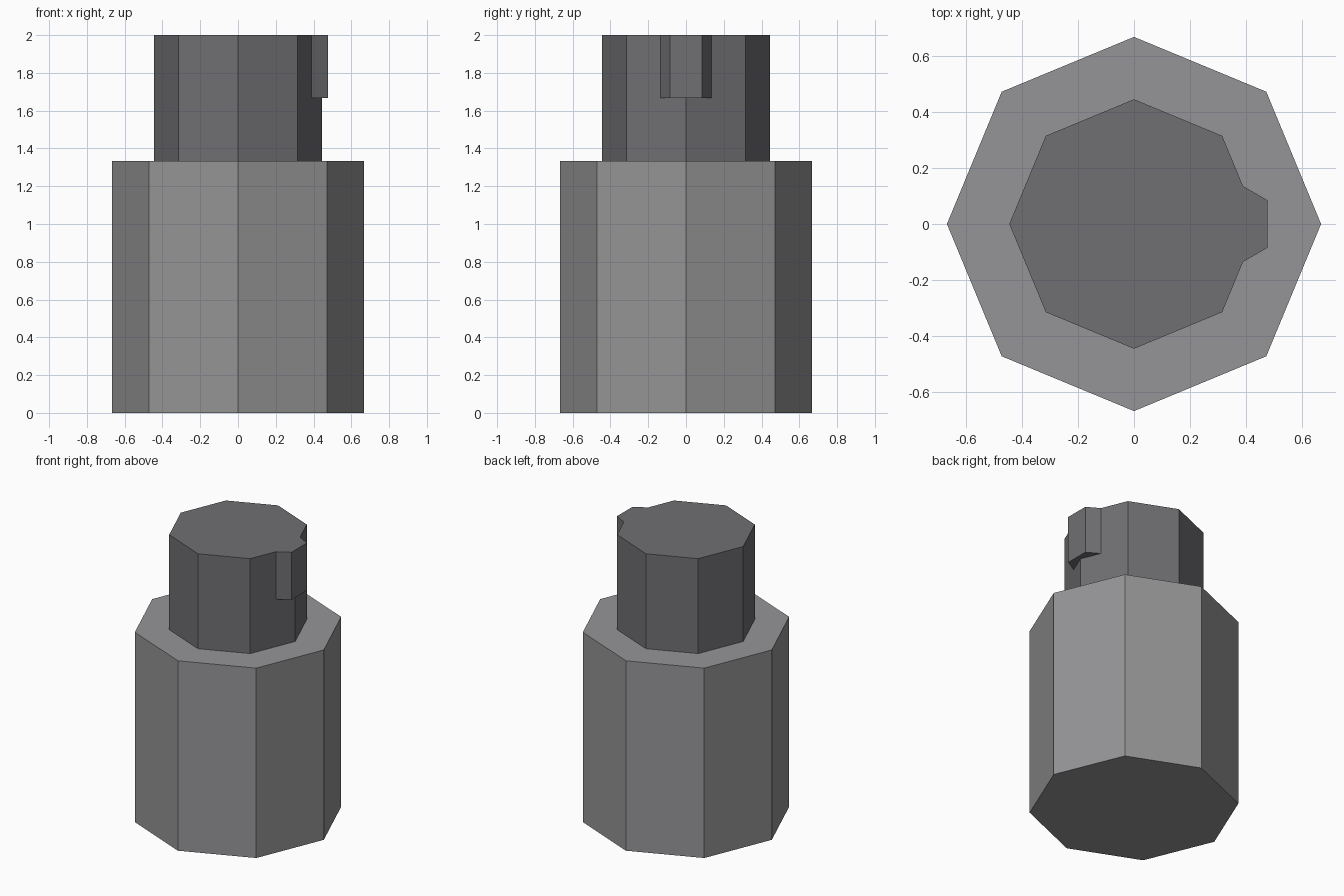
import bpy
from math import radians

if "Cube" in bpy.data.objects:
    bpy.data.objects.remove(bpy.data.objects["Cube"])


def material(name, rgb):
    mat = bpy.data.materials.new(name)
    mat.diffuse_color = (*rgb, 1)
    mat.use_nodes = True
    mat.node_tree.nodes["Principled BSDF"].inputs["Base Color"].default_value = mat.diffuse_color
    return mat


def prism(name, sides, radius, z0, z1, mat, x=0.0, turn=0.0):
    """Upright flat-sided prism; turn = angle of its first corner from +x."""
    bpy.ops.mesh.primitive_cylinder_add(vertices=sides, radius=radius, depth=z1 - z0,
                                        location=(x, 0, (z0 + z1) / 2))
    ob = bpy.context.object
    ob.name = name
    # cylinder corners start on +y
    ob.rotation_euler.z = radians(turn - 90)
    bpy.ops.object.transform_apply(location=True, rotation=True, scale=True)
    ob.data.materials.append(mat)
    return ob


mid = material("mid_grey", (0.30, 0.298, 0.308))
dark = material("dark_grey", (0.16, 0.157, 0.168))

# Wide octagonal body
prism("body", 8, 2 / 3, 0, 4 / 3, mid)

# Narrower octagonal neck on top
neck = prism("neck", 8, 4 / 9, 4 / 3, 2, dark)

# Hexagonal spout lug merged into the neck on the right side
lug = prism("spout_lug", 6, 0.17, 5 / 3, 2, dark, x=0.328, turn=30)
mod = neck.modifiers.new("join_lug", 'BOOLEAN')
mod.operation = 'UNION'
mod.solver = 'EXACT'
mod.object = lug
bpy.context.view_layer.objects.active = neck
bpy.ops.object.modifier_apply(modifier=mod.name)
bpy.data.objects.remove(lug, do_unlink=True)
